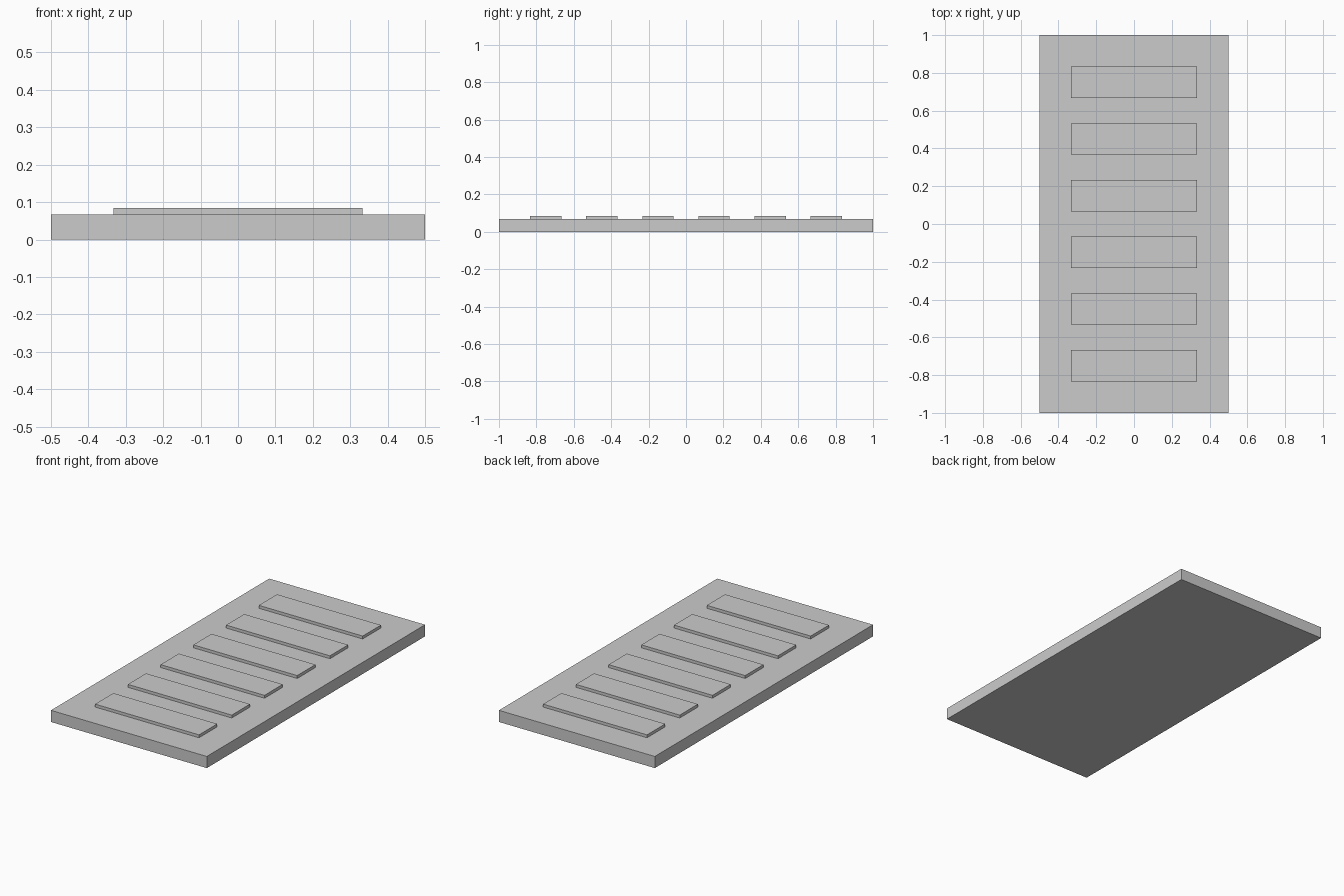
import bpy

if "Cube" in bpy.data.objects:
    bpy.data.objects.remove(bpy.data.objects["Cube"])

SLAB_TOP = 0.0675
BAR_TOP = 0.0845


def box(name, size, center_y, z0, z1):
    bpy.ops.mesh.primitive_cube_add(size=1, location=(0, center_y, (z0 + z1) / 2))
    obj = bpy.context.object
    obj.name = name
    obj.scale = (size[0], size[1], z1 - z0)
    bpy.ops.object.transform_apply(location=False, rotation=False, scale=True)
    return obj


# Flat base slab
box("base_slab", (1.0, 2.0), 0, 0, SLAB_TOP)

# Six evenly spaced raised bars
for i in range(6):
    box(f"raised_bar_{i + 1}", (0.6667, 0.1667), -0.75 + 0.3 * i, SLAB_TOP, BAR_TOP)
